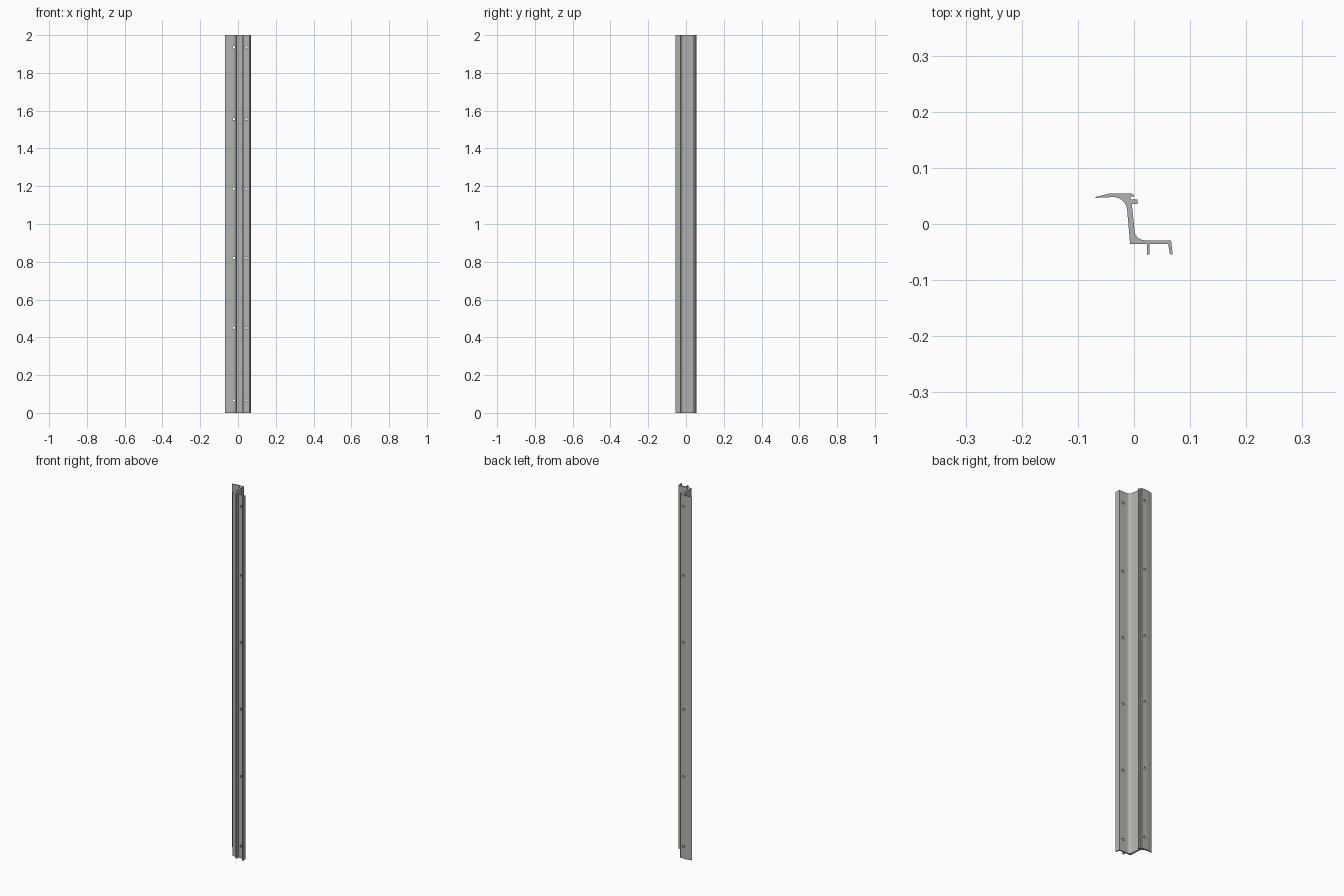
import bpy, bmesh
from math import sin, cos, radians, pi

LENGTH = 2.0
HOLE_HEIGHTS = (0.066, 0.45, 0.82, 1.187, 1.556, 1.936)

if "Cube" in bpy.data.objects:
    bpy.data.objects.remove(bpy.data.objects["Cube"], do_unlink=True)

metal = bpy.data.materials.new("aluminium_grey")
metal.use_nodes = True
grey = (0.45, 0.45, 0.44, 1)
metal.diffuse_color = grey
metal.node_tree.nodes["Principled BSDF"].inputs["Base Color"].default_value = grey


def arc(cx, cy, r, start, end, steps=10):
    angles = [radians(start + (end - start) * i / steps) for i in range(steps + 1)]
    return [(cx + r * cos(a), cy + r * sin(a)) for a in angles]


def make_object(name, bm):
    bmesh.ops.recalc_face_normals(bm, faces=bm.faces)
    mesh = bpy.data.meshes.new(name)
    bm.to_mesh(mesh)
    bm.free()
    obj = bpy.data.objects.new(name, mesh)
    bpy.context.collection.objects.link(obj)
    return obj


# Cross-section: rear flange, slanted web, front flange with two ribs
profile = [(-0.069, 0.048), (-0.043, 0.0545), (-0.004, 0.0545), (0.0, 0.051),
           (0.0, 0.049), (-0.006, 0.049), (-0.006, 0.044),
           (0.006, 0.044), (0.006, 0.036), (-0.004, 0.036)]
profile += arc(0.019, -0.011, 0.018, 180, 270)
profile += [(0.066, -0.029), (0.069, -0.0545), (0.064, -0.0545), (0.061, -0.036),
            (0.028, -0.036), (0.028, -0.0545), (0.023, -0.0545), (0.023, -0.036),
            (-0.007, -0.036)]
profile += arc(-0.037, 0.023, 0.025, 0, 90)
profile += [(-0.069, 0.0465)]

# Extruded rail
bm = bmesh.new()
base = bm.faces.new([bm.verts.new((x, y, 0)) for x, y in profile])
top = bmesh.ops.extrude_face_region(bm, geom=[base])["geom"]
bmesh.ops.translate(bm, vec=(0, 0, LENGTH),
                    verts=[v for v in top if isinstance(v, bmesh.types.BMVert)])
rail = make_object("mounting_rail", bm)
rail.data.materials.append(metal)

# Screw holes through both flanges
bm = bmesh.new()
for x, y in ((-0.022, 0.05), (0.045, -0.0325)):
    for z in HOLE_HEIGHTS:
        ring = [bm.verts.new((x + 0.0065 * cos(i * pi / 8), y - 0.018,
                              z + 0.0065 * sin(i * pi / 8))) for i in range(16)]
        disc = bm.faces.new(ring)
        far = bmesh.ops.extrude_face_region(bm, geom=[disc])["geom"]
        bmesh.ops.translate(bm, vec=(0, 0.036, 0),
                            verts=[v for v in far if isinstance(v, bmesh.types.BMVert)])
cutter = make_object("hole_cutter", bm)
cutter.hide_render = True
cutter.data.materials.append(metal)

cut = rail.modifiers.new("screw_holes", "BOOLEAN")
cut.operation = "DIFFERENCE"
cut.solver = "EXACT"
cut.object = cutter

# Apply the cut, drop the helper and smooth the fillets
bpy.ops.object.select_all(action="DESELECT")
rail.select_set(True)
bpy.context.view_layer.objects.active = rail
bpy.ops.object.modifier_apply(modifier=cut.name)
bpy.data.objects.remove(cutter, do_unlink=True)
bpy.ops.object.shade_smooth_by_angle(angle=radians(25))
